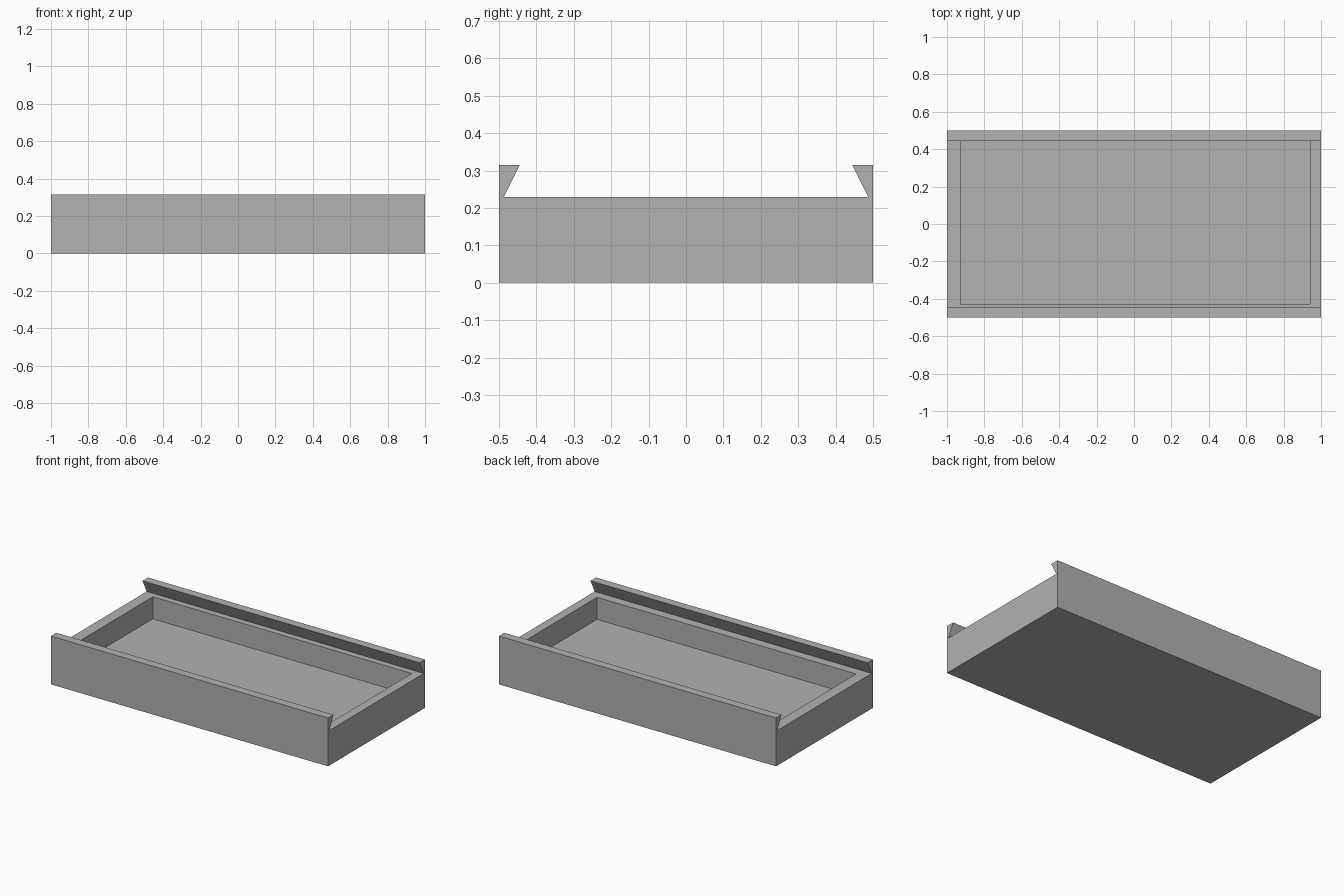
import bpy, bmesh

if "Cube" in bpy.data.objects:
    bpy.data.objects.remove(bpy.data.objects["Cube"])

grey = bpy.data.materials.new("plain_grey")
grey.diffuse_color = (0.445, 0.445, 0.445, 1)
grey.use_nodes = True
grey.node_tree.nodes["Principled BSDF"].inputs["Base Color"].default_value = grey.diffuse_color

# Tray cross-section (y, z): box with two undercut rails for a sliding lid
profile = [(-0.5, 0), (0.5, 0), (0.5, 0.315), (0.444, 0.315), (0.487, 0.229),
           (-0.487, 0.229), (-0.444, 0.315), (-0.5, 0.315)]

bm = bmesh.new()
end = bm.faces.new([bm.verts.new((-1, y, z)) for y, z in profile])
ext = bmesh.ops.extrude_face_region(bm, geom=[end])
bmesh.ops.translate(bm, vec=(2, 0, 0),
                    verts=[g for g in ext["geom"] if isinstance(g, bmesh.types.BMVert)])
bmesh.ops.recalc_face_normals(bm, faces=bm.faces[:])
mesh = bpy.data.meshes.new("sliding_lid_tray")
bm.to_mesh(mesh)
bm.free()
mesh.materials.append(grey)
tray = bpy.data.objects.new("sliding_lid_tray", mesh)
bpy.context.collection.objects.link(tray)

# Slightly off-centre rectangular pocket, cut down to the tray floor
x0, x1, y0, y1, z0, z1 = -0.928, 0.942, -0.428, 0.447, 0.085, 0.5
bpy.ops.mesh.primitive_cube_add(size=1, location=((x0 + x1) / 2, (y0 + y1) / 2, (z0 + z1) / 2))
pocket = bpy.context.object
pocket.name = "pocket_cutter"
pocket.scale = (x1 - x0, y1 - y0, 0.229 + 0.01 - z0)
pocket.location.z = (z0 + 0.239) / 2   # stays below the rail lips
pocket.data.materials.append(grey)
pocket.hide_render = True
pocket.hide_set(True)

cut = tray.modifiers.new("pocket", "BOOLEAN")
cut.operation = "DIFFERENCE"
cut.solver = "EXACT"
cut.object = pocket
